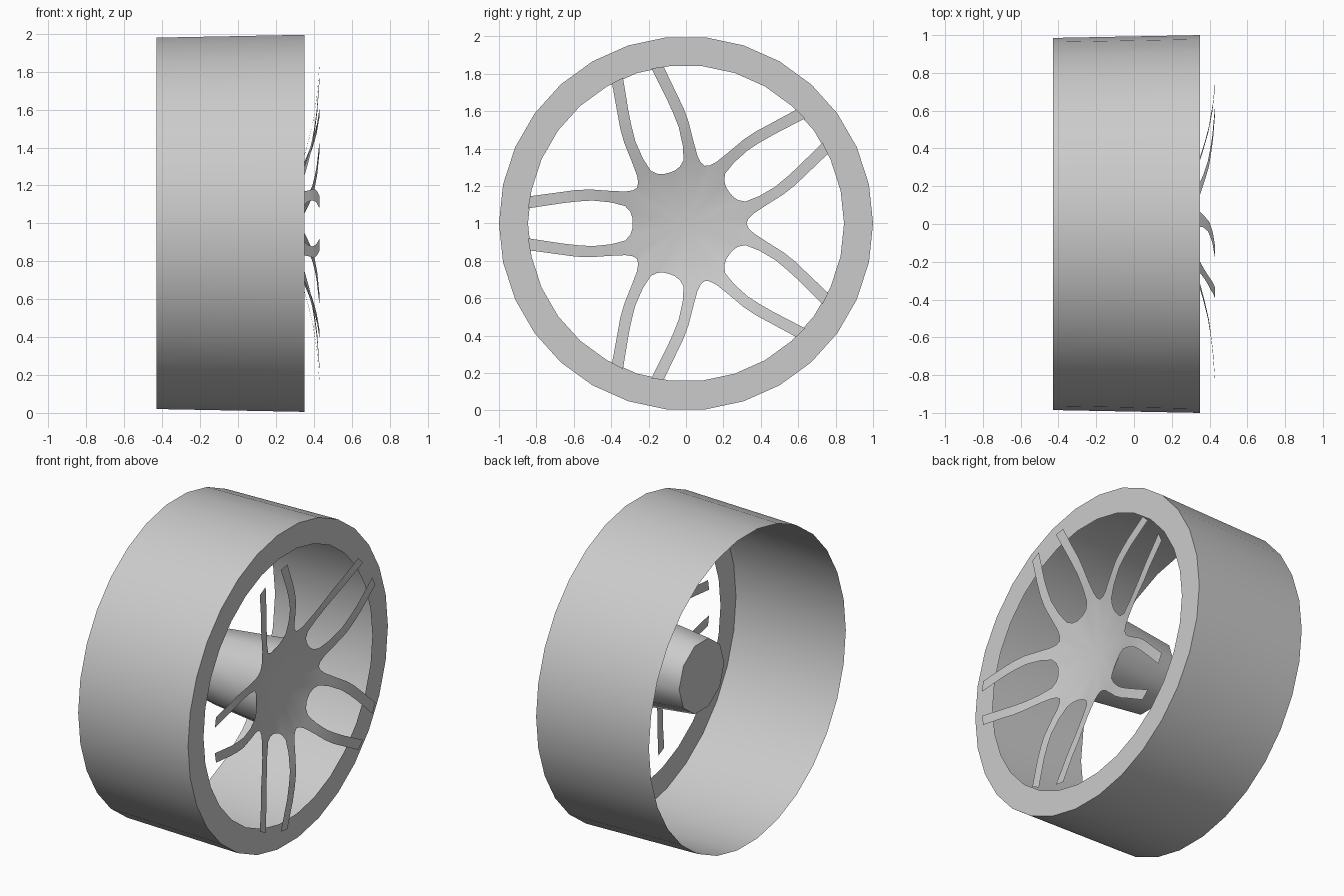
import bpy, bmesh
from math import cos, sin, tau, radians, hypot

if "Cube" in bpy.data.objects:
    bpy.data.objects.remove(bpy.data.objects["Cube"])


def polar(x, r, a):
    # wheel axle runs along x at z = 1
    return (x, r * cos(a), 1 + r * sin(a))


def finish(name, bm, angle=40):
    mesh = bpy.data.meshes.new(name)
    bm.to_mesh(mesh)
    bm.free()
    ob = bpy.data.objects.new(name, mesh)
    bpy.context.collection.objects.link(ob)
    bpy.ops.object.select_all(action='DESELECT')
    ob.select_set(True)
    bpy.context.view_layer.objects.active = ob
    bpy.ops.object.shade_smooth_by_angle(angle=radians(angle))
    return ob


def lathe(name, profile, sides, cap_start=False):
    bm = bmesh.new()
    rings = [[bm.verts.new(polar(x, r, tau * i / sides)) for i in range(sides)]
             for x, r in profile]
    for a, b in zip(rings, rings[1:]):
        for i in range(sides):
            j = (i + 1) % sides
            bm.faces.new((a[i], a[j], b[j], b[i]))
    if cap_start:
        bm.faces.new(rings[0][::-1])
    return finish(name, bm)


# rim barrel with flat front lip, open at the back
lathe("rim", [(-0.43, 0.985), (0.35, 1.0), (0.35, 0.845)], 30)

# tapered hub behind the spokes
lathe("hub", [(-0.11, 0.226), (0.32, 0.272)], 10, cap_start=True)

# dish depth of the spoke sheet by radius
DISH = [(0, 0.26), (0.285, 0.328), (0.37, 0.353), (0.45, 0.376),
        (0.54, 0.397), (0.69, 0.418), (0.85, 0.43)]


def depth(r):
    for (r0, x0), (r1, x1) in zip(DISH, DISH[1:]):
        if r <= r1:
            return x0 + (x1 - x0) * (r - r0) / (r1 - r0)
    return DISH[-1][1]


# half of one fifth: hub outline, then spoke rows (inner edge, outer edge)
HUB = [(0.285, 0), (0.287, 0.03), (0.298, 0.062), (0.325, 0.092),
       (0.325, 0.170), (0.285, 0.176), (0.262, 0.190)]
SPOKE = [((0.325, 0.092), (0.325, 0.170)), ((0.40, 0.112), (0.41, 0.174)),
         ((0.50, 0.122), (0.51, 0.181)), ((0.58, 0.117), (0.59, 0.178)),
         ((0.66, 0.108), (0.67, 0.167)), ((0.845, 0.080), (0.834, 0.145))]

bm = bmesh.new()
for k in range(5):
    a = radians(36 + 72 * k)
    for side in (1, -1):
        def vert(p):
            u, v = p[0], p[1] * side
            return bm.verts.new((depth(hypot(u, v)), u * cos(a) - v * sin(a),
                                 1 + u * sin(a) + v * cos(a)))

        def face(*pts):
            bm.faces.new([vert(p) for p in pts[::side]])

        for p, q in zip(HUB, HUB[1:]):
            face((0, 0), p, q)
        for (i0, o0), (i1, o1) in zip(SPOKE, SPOKE[1:]):
            face(i0, i1, o1, o0)
bmesh.ops.remove_doubles(bm, verts=bm.verts, dist=0.002)
finish("spokes", bm)
